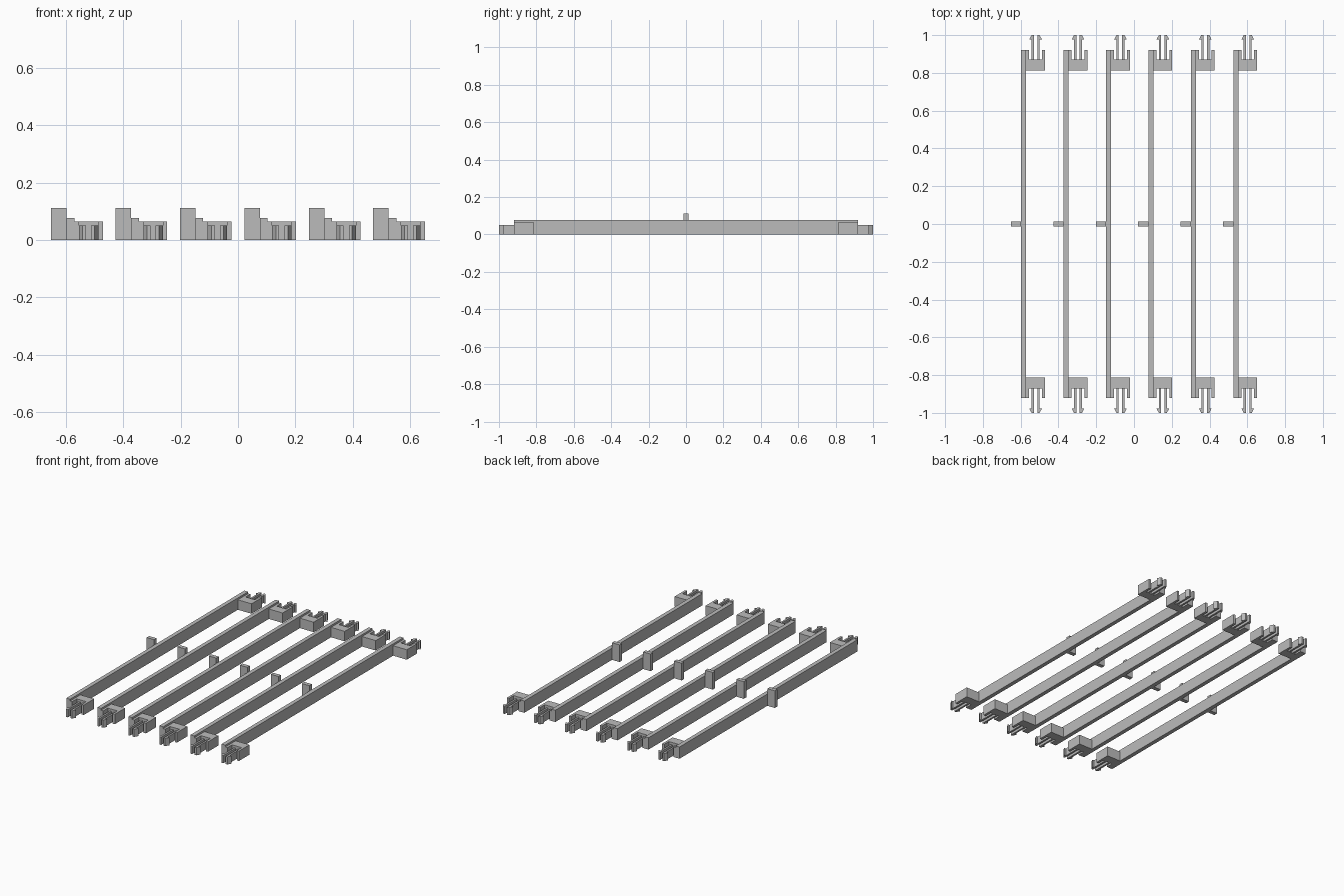
import bpy, bmesh

cube = bpy.data.objects.get("Cube")
if cube:
    bpy.data.objects.remove(cube, do_unlink=True)

grey = bpy.data.materials.new("light_grey")
grey.use_nodes = True
colour = (0.5, 0.5, 0.5, 1)
grey.diffuse_color = colour
grey.node_tree.nodes["Principled BSDF"].inputs["Base Color"].default_value = colour


def prism(name, outline, height):
    """Extrude a flat xy outline from the ground up to height."""
    bm = bmesh.new()
    face = bm.faces.new([bm.verts.new((x, y, 0)) for x, y in outline])
    new = bmesh.ops.extrude_face_region(bm, geom=[face])["geom"]
    for v in new:
        if isinstance(v, bmesh.types.BMVert):
            v.co.z = height
    bmesh.ops.recalc_face_normals(bm, faces=bm.faces)
    mesh = bpy.data.meshes.new(name)
    bm.to_mesh(mesh)
    bm.free()
    mesh.materials.append(grey)
    obj = bpy.data.objects.new(name, mesh)
    bpy.context.collection.objects.link(obj)
    return obj


def rect(x0, x1, y0, y1):
    return [(x0, y0), (x1, y0), (x1, y1), (x0, y1)]


PITCH, COUNT = 0.2246, 6
MID = 0.0405  # centre line of the end clips

# U-shaped end block, opening outwards
half_block = [(0.0495, 0.813), (0.0495, 0.92), (0.034, 0.92), (0.034, 0.872)]
# Barbed prong, one side of the clip
prong = [(0.009, 0.872), (0.021, 0.872), (0.021, 0.976),
         (0.034, 0.976), (0.021, 1.0), (0.009, 1.0)]

for i in range(COUNT):
    x = (i - (COUNT - 1) / 2) * PITCH
    prism(f"rail_{i + 1}", rect(x - 0.036, x - 0.009, -0.92, 0.92), 0.077)
    prism(f"centre_tab_{i + 1}", rect(x - 0.09, x - 0.036, -0.013, 0.013), 0.112)
    c = x + MID
    for end, s in (("back", 1), ("front", -1)):
        block = [(c + a, s * b) for a, b in half_block]
        block += [(c - a, s * b) for a, b in reversed(half_block)]
        prism(f"{end}_end_block_{i + 1}", block, 0.065)
        for side, m in (("left", 1), ("right", -1)):
            prism(f"{end}_{side}_prong_{i + 1}",
                  [(c + m * a, s * b) for a, b in prong], 0.05)
